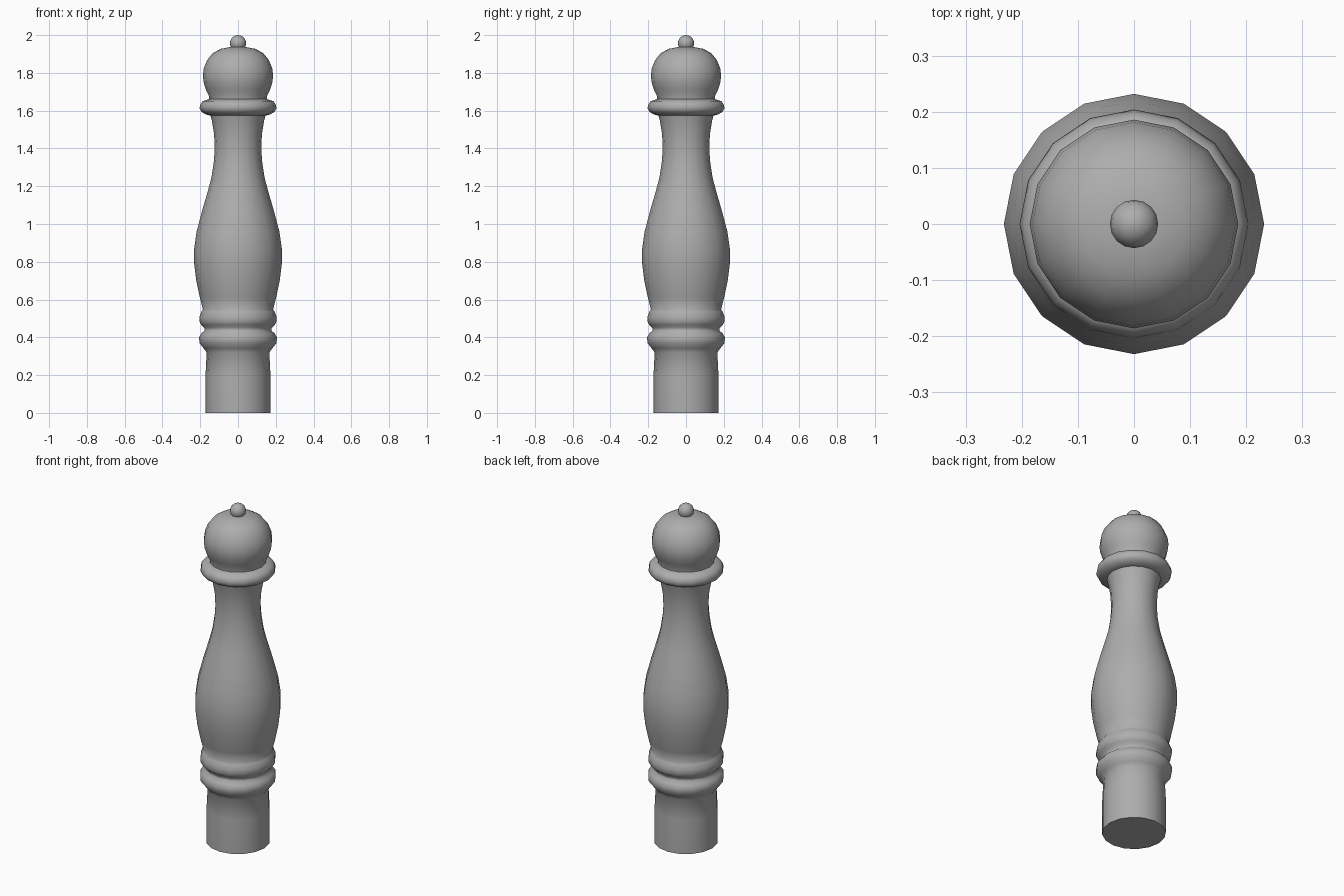
import bpy, bmesh, math

if "Cube" in bpy.data.objects:
    bpy.data.objects.remove(bpy.data.objects["Cube"])

SIDES = 16

# Dark grey finish
grey = bpy.data.materials.new("dark_grey")
grey.diffuse_color = (0.42, 0.42, 0.42, 1)
grey.use_nodes = True
grey.node_tree.nodes["Principled BSDF"].inputs["Base Color"].default_value = grey.diffuse_color


def finish(ob, angle):
    """Colour the part and shade it smooth, keeping sharp edges."""
    ob.data.materials.append(grey)
    bpy.ops.object.select_all(action='DESELECT')
    ob.select_set(True)
    bpy.context.view_layer.objects.active = ob
    bpy.ops.object.shade_smooth_by_angle(angle=math.radians(angle))


def lathe(name, profile, sharp=50):
    """Spin a (radius, height) profile around z and close both ends."""
    bm = bmesh.new()
    rings = []
    for r, z in profile:
        rings.append([bm.verts.new((r * math.cos(2 * math.pi * i / SIDES),
                                    r * math.sin(2 * math.pi * i / SIDES), z))
                      for i in range(SIDES)])
    for a, b in zip(rings, rings[1:]):
        for i in range(SIDES):
            j = (i + 1) % SIDES
            bm.faces.new((a[i], a[j], b[j], b[i]))
    bm.faces.new(rings[0][::-1])
    bm.faces.new(rings[-1])
    mesh = bpy.data.meshes.new(name)
    bm.to_mesh(mesh)
    bm.free()
    ob = bpy.data.objects.new(name, mesh)
    bpy.context.collection.objects.link(ob)
    finish(ob, sharp)


# Turned body: foot, two beads, belly and waist
lathe("mill_body", [
    (0.172, 0.0), (0.172, 0.20), (0.166, 0.32),
    (0.182, 0.342), (0.204, 0.37), (0.206, 0.400), (0.194, 0.420),
    (0.178, 0.435), (0.178, 0.450),
    (0.195, 0.466), (0.204, 0.485), (0.204, 0.510), (0.193, 0.538),
    (0.186, 0.548), (0.202, 0.61), (0.221, 0.70), (0.232, 0.79), (0.232, 0.87),
    (0.219, 0.96), (0.190, 1.07), (0.158, 1.18), (0.140, 1.25),
    (0.128, 1.33), (0.123, 1.40), (0.127, 1.48), (0.139, 1.55), (0.148, 1.582),
])

# Collar ring under the head
lathe("collar", [
    (0.147, 1.574), (0.170, 1.580), (0.194, 1.594), (0.204, 1.614),
    (0.199, 1.634), (0.188, 1.650), (0.165, 1.657), (0.152, 1.662),
])

# Domed head
lathe("mill_head", [
    (0.152, 1.652), (0.154, 1.678), (0.169, 1.710), (0.182, 1.750),
    (0.186, 1.785), (0.181, 1.825), (0.163, 1.868), (0.135, 1.903),
    (0.094, 1.927), (0.045, 1.936), (0.008, 1.938),
])

# Top knob
bpy.ops.mesh.primitive_uv_sphere_add(segments=16, ring_count=10, radius=0.043,
                                     location=(0, 0, 1.957))
knob = bpy.context.object
knob.name = "top_knob"
finish(knob, 60)
